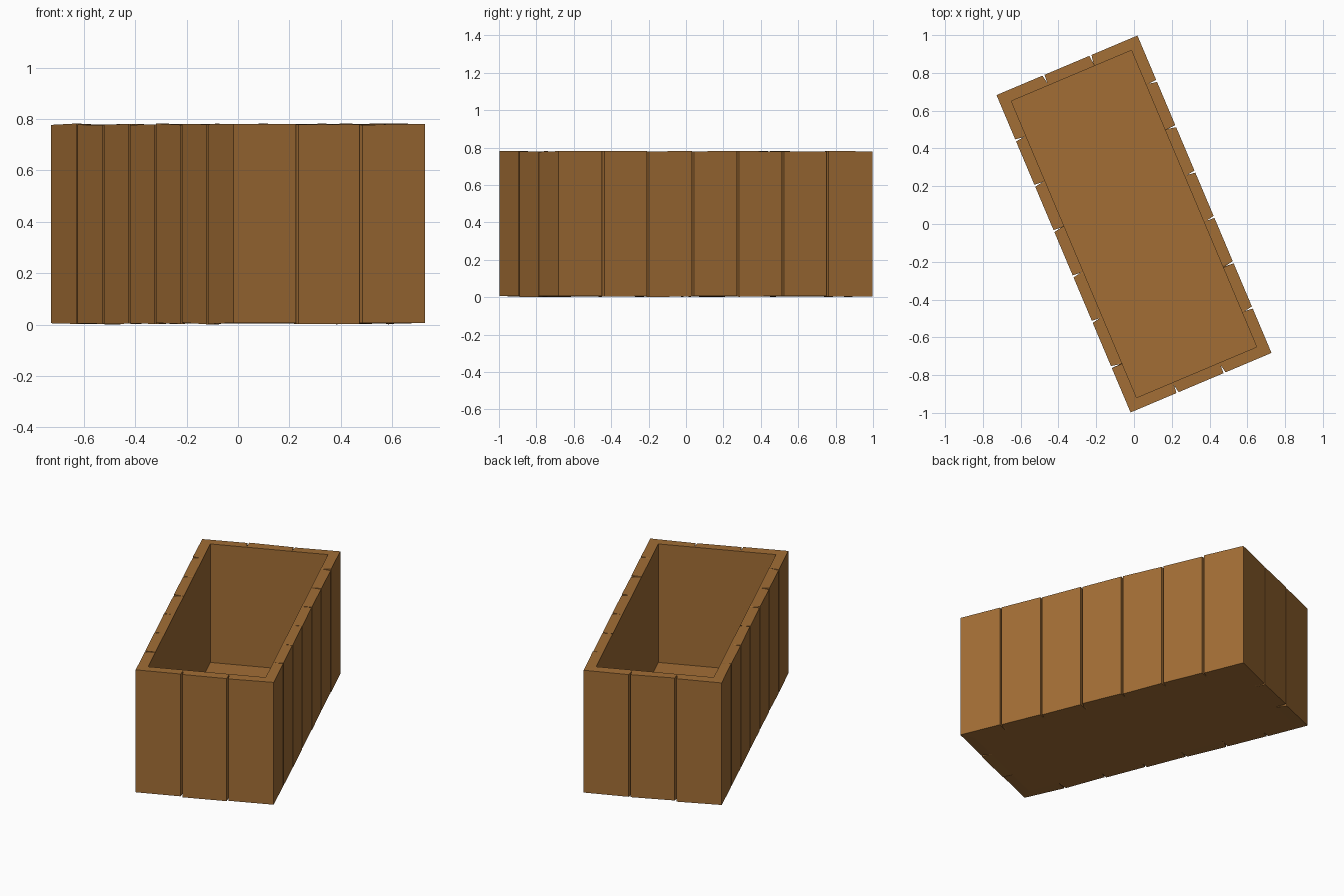
import bpy, bmesh, math, random
from mathutils import Matrix

if "Cube" in bpy.data.objects:
    bpy.data.objects.remove(bpy.data.objects["Cube"])

random.seed(4)
HU, HV = 0.405, 0.912          # outer half width / half length
WALL, GROOVE, DEPTH = 0.06, 0.006, 0.045
IU, IV = HU - WALL, HV - WALL  # inner half sizes
TOP, BOTTOM, FLOOR = 0.78, 0.004, 0.03
TURN = Matrix.Rotation(math.radians(22.9), 4, 'Z')

wood = bpy.data.materials.new("wood")
wood.diffuse_color = (0.36, 0.155, 0.036, 1)
wood.use_nodes = True
wood.node_tree.nodes["Principled BSDF"].inputs["Base Color"].default_value = wood.diffuse_color


def finish(name, bm):
    bmesh.ops.recalc_face_normals(bm, faces=bm.faces)
    bm.transform(TURN)
    mesh = bpy.data.meshes.new(name)
    bm.to_mesh(mesh)
    bm.free()
    mesh.materials.append(wood)
    bpy.context.collection.objects.link(bpy.data.objects.new(name, mesh))


def side(a, b, planks):
    """Outline of one wall from corner a to b, with a V groove between planks."""
    length = math.dist(a, b)
    d = ((b[0] - a[0]) / length, (b[1] - a[1]) / length)
    n = (-d[1], d[0])                      # points inward
    pts = [a]
    for i in range(1, planks):
        s = length * i / planks
        skew = random.uniform(-0.004, 0.004)
        for t, k in ((s - GROOVE, 0), (s + skew, DEPTH), (s + GROOVE, 0)):
            pts.append((a[0] + d[0] * t + n[0] * k, a[1] + d[1] * t + n[1] * k))
    return pts


def clamp(v, m):
    return max(-m, min(m, v))


# Plank walls: grooved outside, smooth inside, slightly uneven top and bottom
corners = [(-HU, -HV), (HU, -HV), (HU, HV), (-HU, HV)]
outer = []
for i, planks in enumerate((3, 7, 3, 7)):
    outer += side(corners[i], corners[(i + 1) % 4], planks)
inner = [(clamp(u, IU), clamp(v, IV)) for u, v in outer]

bm = bmesh.new()
rings = [
    [bm.verts.new((u, v, BOTTOM + random.uniform(-0.004, 0.004))) for u, v in outer],
    [bm.verts.new((u, v, TOP + random.uniform(-0.003, 0.003))) for u, v in outer],
    [bm.verts.new((u, v, TOP)) for u, v in inner],
    [bm.verts.new((u, v, BOTTOM)) for u, v in inner],
]
for r in range(4):
    low, high = rings[r], rings[(r + 1) % 4]
    for i in range(len(outer)):
        j = (i + 1) % len(outer)
        bm.faces.new((low[i], low[j], high[j], high[i]))
finish("plank_walls", bm)

# Floor panel between the walls
bm = bmesh.new()
bmesh.ops.create_cube(bm, size=1)
bmesh.ops.scale(bm, vec=(2 * IU, 2 * IV, FLOOR - BOTTOM), verts=bm.verts)
bmesh.ops.translate(bm, vec=(0, 0, (FLOOR + BOTTOM) / 2), verts=bm.verts)
finish("floor_panel", bm)
